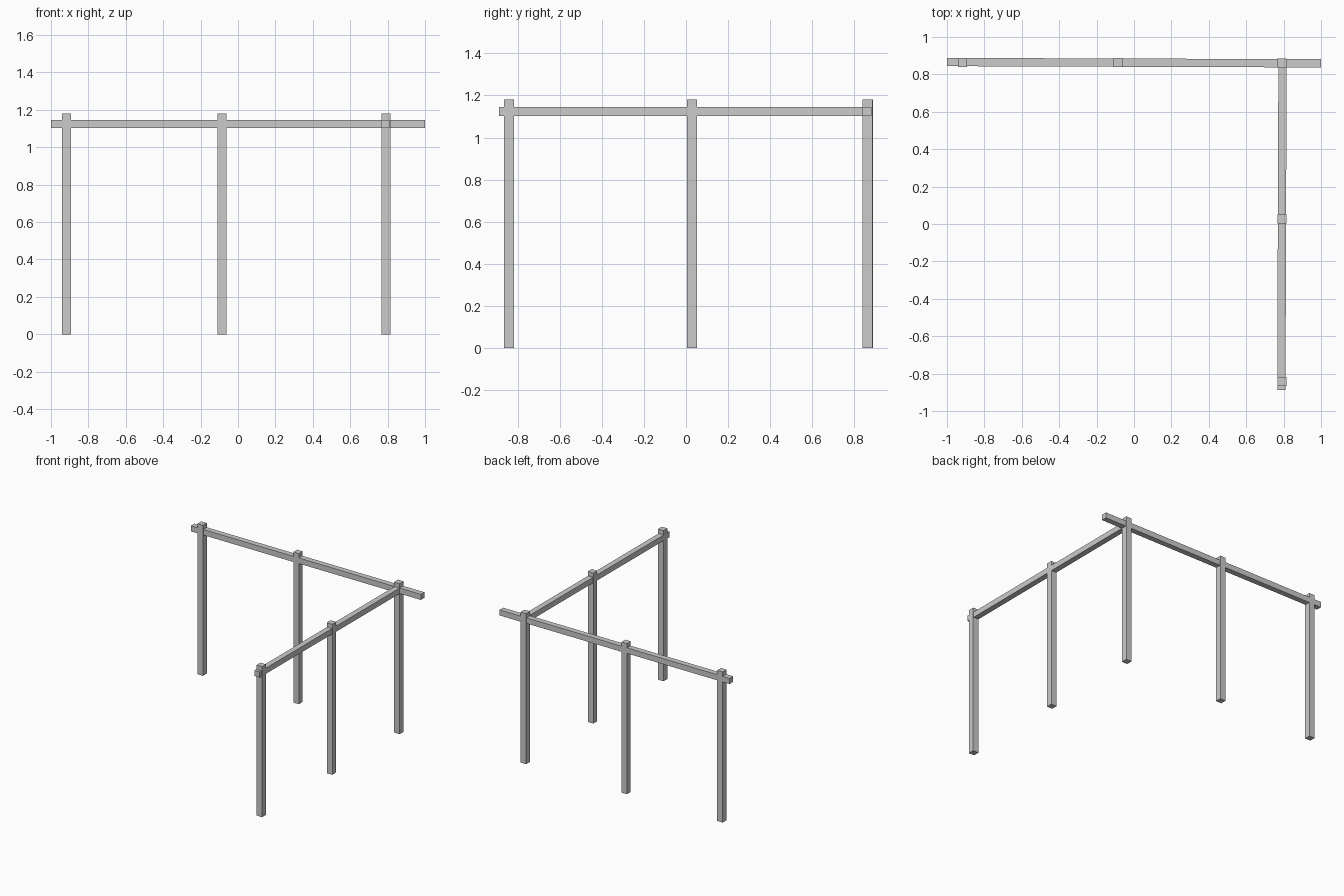
import bpy, bmesh
from mathutils import Vector

if "Cube" in bpy.data.objects:
    bpy.data.objects.remove(bpy.data.objects["Cube"])


def bar(name, start, end, width, depth):
    """Square timber running from start to end."""
    a, b = Vector(start), Vector(end)
    d = (b - a).normalized()
    side = d.cross(Vector((0, 0, 1)))
    side = side.normalized() if side.length > 0.5 else Vector((1, 0, 0))
    up = side.cross(d).normalized()
    bm = bmesh.new()
    rings = []
    for p in (a, b):
        rings.append([bm.verts.new(p + side * sx * width / 2 + up * sy * depth / 2)
                      for sx, sy in ((-1, -1), (1, -1), (1, 1), (-1, 1))])
    bm.faces.new(rings[0])
    bm.faces.new(rings[1])
    for i in range(4):
        j = (i + 1) % 4
        bm.faces.new((rings[0][i], rings[0][j], rings[1][j], rings[1][i]))
    bmesh.ops.recalc_face_normals(bm, faces=bm.faces)
    mesh = bpy.data.meshes.new(name)
    bm.to_mesh(mesh)
    bm.free()
    obj = bpy.data.objects.new(name, mesh)
    bpy.context.collection.objects.link(obj)
    return obj


# Upright posts, set out in an L with a shared corner
posts = {
    "back_left_post": (-0.916, 0.864),
    "back_middle_post": (-0.085, 0.864),
    "corner_post": (0.791, 0.862),
    "side_middle_post": (0.791, 0.028),
    "side_front_post": (0.791, -0.841),
}
for name, (x, y) in posts.items():
    bar(name, (x, y, 0), (x, y, 1.18), 0.048, 0.048)

# Horizontal rails, very slightly out of square
bar("back_rail", (-1, 0.866, 1.124), (1, 0.859, 1.124), 0.044, 0.044)
bar("side_rail", (0.788, -0.888, 1.124), (0.794, 0.875, 1.124), 0.044, 0.044)
